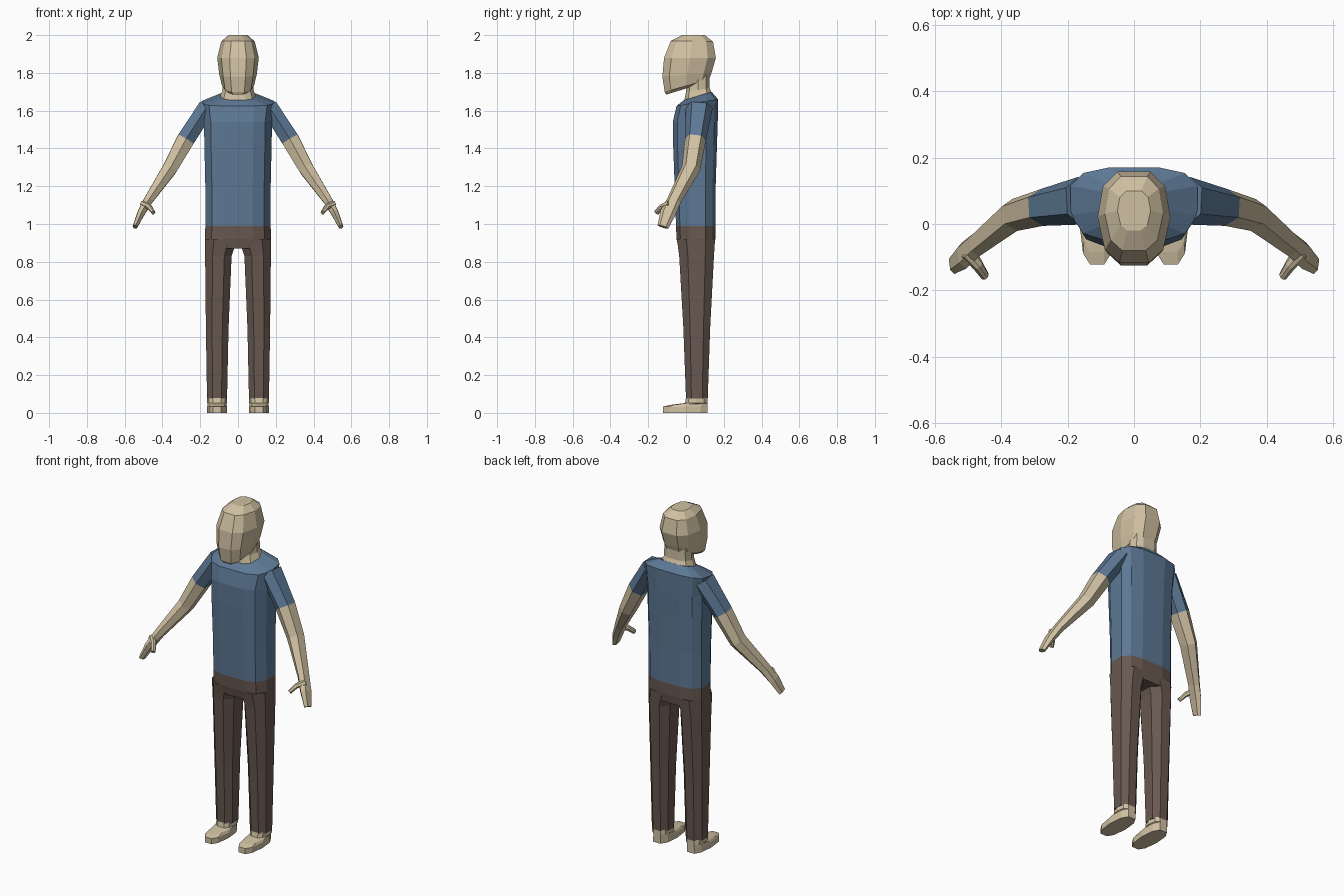
import bpy, bmesh
from mathutils import Vector

if "Cube" in bpy.data.objects:
    bpy.data.objects.remove(bpy.data.objects["Cube"])


def material(name, rgb):
    m = bpy.data.materials.new(name)
    m.diffuse_color = (*rgb, 1)
    m.use_nodes = True
    m.node_tree.nodes["Principled BSDF"].inputs["Base Color"].default_value = m.diffuse_color
    return m


SKIN = material("skin", (0.63, 0.53, 0.36))
SHIRT = material("blue shirt", (0.11, 0.19, 0.30))
TROUSERS = material("brown trousers", (0.14, 0.098, 0.08))

# Right half cross-sections (x, y), front to back; mirrored to full outlines
BODY = [(.45, -1), (.8, -.8), (1, -.3), (1, .5), (.8, .85), (.4, 1)]
HEAD = [(.4, -1), (.8, -.72), (1, 0), (.85, .68), (.45, 1)]
LEG = [(.45, -1), (1, -.5), (1, .5), (.45, 1)]
ARM = [(.55, -1), (1, 0), (.55, 1)]


def full(half):
    return half + [(-x, y) for x, y in reversed(half)]


def loft(name, rings, mat, mirror=False):
    """Skin a list of point rings, cap both ends."""
    bm = bmesh.new()
    vs = [[bm.verts.new(p) for p in r] for r in rings]
    n = len(vs[0])
    for a, b in zip(vs, vs[1:]):
        for i in range(n):
            j = (i + 1) % n
            bm.faces.new((a[i], a[j], b[j], b[i]))
    bm.faces.new(vs[0])
    bm.faces.new(vs[-1])
    bmesh.ops.recalc_face_normals(bm, faces=bm.faces)
    me = bpy.data.meshes.new(name)
    bm.to_mesh(me)
    bm.free()
    me.materials.append(mat)
    ob = bpy.data.objects.new(name, me)
    bpy.context.collection.objects.link(ob)
    if mirror:
        ob.modifiers.new("mirror", 'MIRROR')
    return ob


def stack(half, levels, cx=0):
    """Level rings: (front z, back z, half width, front y, back y[, centre x])."""
    out = []
    for zf, zb, w, y0, y1, *c in levels:
        x0 = c[0] if c else cx
        out.append([(x0 + px * w, (y0 + y1) / 2 + py * (y1 - y0) / 2,
                     zf + (zb - zf) * (py + 1) / 2) for px, py in full(half)])
    return out


def limb(half, path):
    """Rings square to a path: (x, y, z, thickness radius, front-back radius)."""
    cs = [Vector(p[:3]) for p in path]
    out = []
    for i, p in enumerate(path):
        t = (cs[min(i + 1, len(cs) - 1)] - cs[max(i - 1, 0)]).normalized()
        v = Vector((0, -1, 0))
        v = (v - t * v.dot(t)).normalized()
        u = t.cross(v)
        out.append([cs[i] + v * a * p[4] + u * b * p[3] for a, b in full(half)])
    return out


# Shirt body
loft("shirt_body", stack(BODY, [
    (0.99, 0.99, .173, -.053, .155),
    (1.20, 1.20, .173, -.060, .157),
    (1.42, 1.42, .178, -.068, .164),
    (1.54, 1.54, .180, -.070, .168),
    (1.625, 1.66, .192, -.050, .170),
    (1.655, 1.70, .100, -.012, .135)]), SHIRT)

# Neck and head
loft("neck", stack(HEAD, [
    (1.64, 1.69, .100, -.012, .138),
    (1.70, 1.72, .082, 0, .125),
    (1.80, 1.80, .080, .01, .125)]), SKIN)
loft("head", stack(HEAD, [
    (1.685, 1.75, .065, -.105, .105),
    (1.70, 1.765, .085, -.113, .122),
    (1.78, 1.80, .099, -.125, .135),
    (1.88, 1.88, .110, -.116, .158),
    (1.97, 1.965, .088, -.080, .143),
    (2.00, 2.00, .050, -.020, .100)]), SKIN)

# Sleeves, arms with hands, thumbs
arm = limb(ARM, [
    (.165, .070, 1.62, .045, .072),
    (.277, .050, 1.447, .047, .056),
    (.360, .027, 1.295, .039, .050),
    (.475, -.063, 1.125, .024, .038),
    (.512, -.095, 1.060, .020, .042),
    (.545, -.122, 0.985, .012, .030)])
loft("sleeve", arm[:2], SHIRT, True)
loft("arm_and_hand", arm[1:], SKIN, True)
loft("thumb", limb(LEG, [
    (.500, -.085, 1.105, .018, .022),
    (.470, -.125, 1.090, .014, .016),
    (.448, -.158, 1.060, .010, .013)]), SKIN, True)

# Trousers: hips and legs
loft("hips", stack(BODY, [
    (0.99, 0.99, .173, -.053, .155),
    (0.92, 0.92, .175, -.050, .155),
    (0.87, 0.87, .168, -.040, .148)]), TROUSERS)
loft("trouser_leg", stack(LEG, [
    (0.92, 0.92, .085, -.048, .154, .089),
    (0.83, 0.83, .070, -.036, .148, .104),
    (0.45, 0.45, .060, -.014, .128, .110),
    (0.075, 0.075, .053, 0, .115, .111)]), TROUSERS, True)

# Feet
loft("foot", stack(HEAD, [
    (0, 0, .053, -.122, .115),
    (.033, .03, .053, -.122, .115),
    (.042, .05, .050, -.085, .115),
    (.052, .052, .052, -.005, .115),
    (.080, .080, .052, 0, .115)], .111), SKIN, True)
